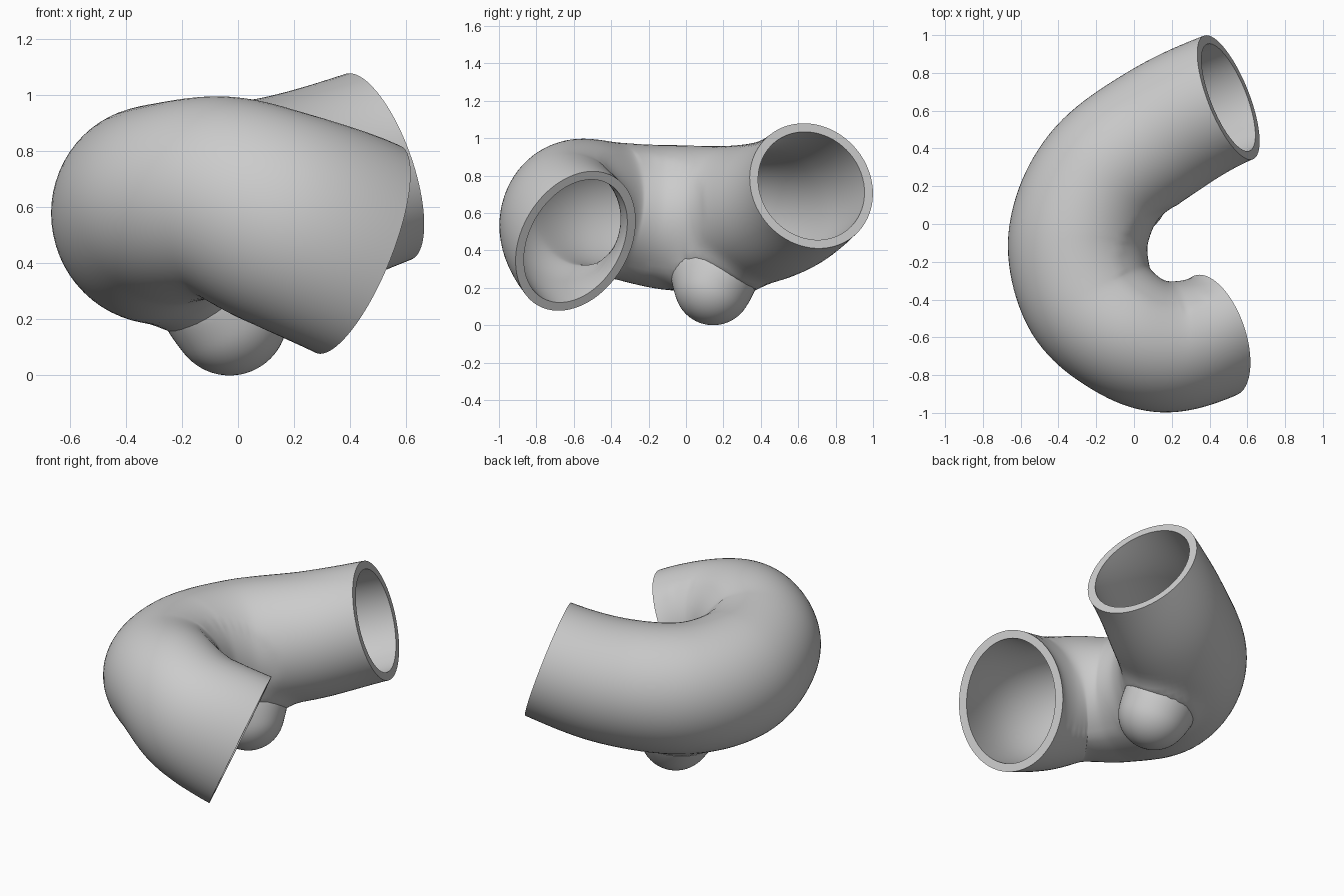
import bpy, bmesh
from math import sin, cos, pi
from mathutils import Vector

old = bpy.data.objects.get("Cube")
if old:
    bpy.data.objects.remove(old, do_unlink=True)

grey = bpy.data.materials.new("plain_grey")
grey.use_nodes = True
colour = (0.6, 0.6, 0.6, 1)
grey.diffuse_color = colour
grey.node_tree.nodes["Principled BSDF"].inputs["Base Color"].default_value = colour

SEGMENTS, STEPS, WALL, BLEND = 64, 12, 0.048, 0.12
UP = Vector((0, 0.25, 1))
BALL, BALL_R = Vector((-0.03, 0.145, 0.207)), 0.207
CREASE, CREASE_R = Vector((0.12, -0.25, 0.6)), 0.36

# Centre line stations: x, y, z, upright radius, sideways radius
stations = [Vector(s) for s in (
    (0.50, 0.67, 0.745, 0.352, 0.352),
    (0.16, 0.495, 0.63, 0.37, 0.365),
    (-0.155, 0.25, 0.575, 0.385, 0.37),
    (-0.29, -0.07, 0.575, 0.388, 0.375),
    (-0.235, -0.38, 0.615, 0.362, 0.365),
    (-0.05, -0.57, 0.632, 0.365, 0.35),
    (0.17, -0.645, 0.555, 0.39, 0.35),
    (0.43, -0.59, 0.45, 0.41, 0.33))]
back_dir = Vector((0.88, 0.35, 0.31)).normalized()
front_dir = Vector((0.855, 0.355, -0.4)).normalized()


def beyond(end, inner, direction):
    """Extra control point that makes the path leave along direction."""
    reach = 2 * (end.xyz - inner.xyz).length
    return Vector((*(inner.xyz + direction * reach), end[3], end[4]))


def spline(points):
    out = []
    for a, b, c, d in zip(points, points[1:], points[2:], points[3:]):
        for i in range(STEPS):
            t = i / STEPS
            out.append(0.5 * (2 * b + (c - a) * t + (2 * a - 5 * b + 4 * c - d) * t ** 2
                              + (3 * b - a - 3 * c + d) * t ** 3))
    return out + [points[-2]]


path = spline([beyond(stations[0], stations[1], back_dir), *stations,
               beyond(stations[-1], stations[-2], front_dir)])


def bulge(gap):
    """Outward shift that rounds the joint between tube and ball."""
    return max(BLEND - abs(gap), 0) ** 2 / BLEND / 4


def add_object(name, bm):
    bmesh.ops.recalc_face_normals(bm, faces=bm.faces)
    mesh = bpy.data.meshes.new(name)
    bm.to_mesh(mesh)
    bm.free()
    mesh.materials.append(grey)
    obj = bpy.data.objects.new(name, mesh)
    bpy.context.collection.objects.link(obj)
    bpy.ops.object.select_all(action="DESELECT")
    obj.select_set(True)
    bpy.context.view_layer.objects.active = obj
    bpy.ops.object.shade_smooth_by_angle(angle=pi / 4)
    return obj


# Bent tube: outer skin, bore and the two flat rims
bm = bmesh.new()


def skin(inset):
    rings = []
    for i, s in enumerate(path):
        if i == 0:
            along = -back_dir
        elif i == len(path) - 1:
            along = front_dir
        else:
            along = (path[i + 1].xyz - path[i - 1].xyz).normalized()
        up = (UP - along * UP.dot(along)).normalized()
        side = along.cross(up)
        ring = []
        for k in range(SEGMENTS):
            a = 2 * pi * k / SEGMENTS
            out = up * cos(a) * (s[3] - inset) + side * sin(a) * (s[4] - inset)
            p = s.xyz + out
            if not inset:
                p += out.normalized() * bulge((p - BALL).length - BALL_R)
            ring.append(bm.verts.new(p))
        rings.append(ring)
    return rings


def bridge(a, b):
    for k in range(SEGMENTS):
        n = (k + 1) % SEGMENTS
        bm.faces.new((a[k], a[n], b[n], b[k]))


outer, bore = skin(0), skin(WALL)
for rings in (outer, bore):
    for a, b in zip(rings, rings[1:]):
        bridge(a, b)
bridge(outer[0], bore[0])
bridge(outer[-1], bore[-1])

# Relax the tight inside of the bend
tight = [v for rings in (outer, bore) for ring in rings[1:-1] for v in ring
         if (v.co - CREASE).length < CREASE_R]
for _ in range(25):
    bmesh.ops.smooth_vert(bm, verts=tight, factor=0.5,
                          use_axis_x=True, use_axis_y=True, use_axis_z=True)
add_object("bent_tube", bm)

# Ball foot under the tube, trimmed so it stays out of the bore
bm = bmesh.new()
bmesh.ops.create_uvsphere(bm, u_segments=48, v_segments=32, radius=BALL_R)
hidden = []
for v in bm.verts:
    normal = v.co.normalized()
    v.co += BALL
    gap = min((v.co - s.xyz).length - (s[3] + s[4]) / 2 for s in path)
    if gap < -0.03:
        hidden.append(v)
    v.co += normal * bulge(gap)
bmesh.ops.delete(bm, geom=hidden, context="VERTS")
add_object("ball_foot", bm)
